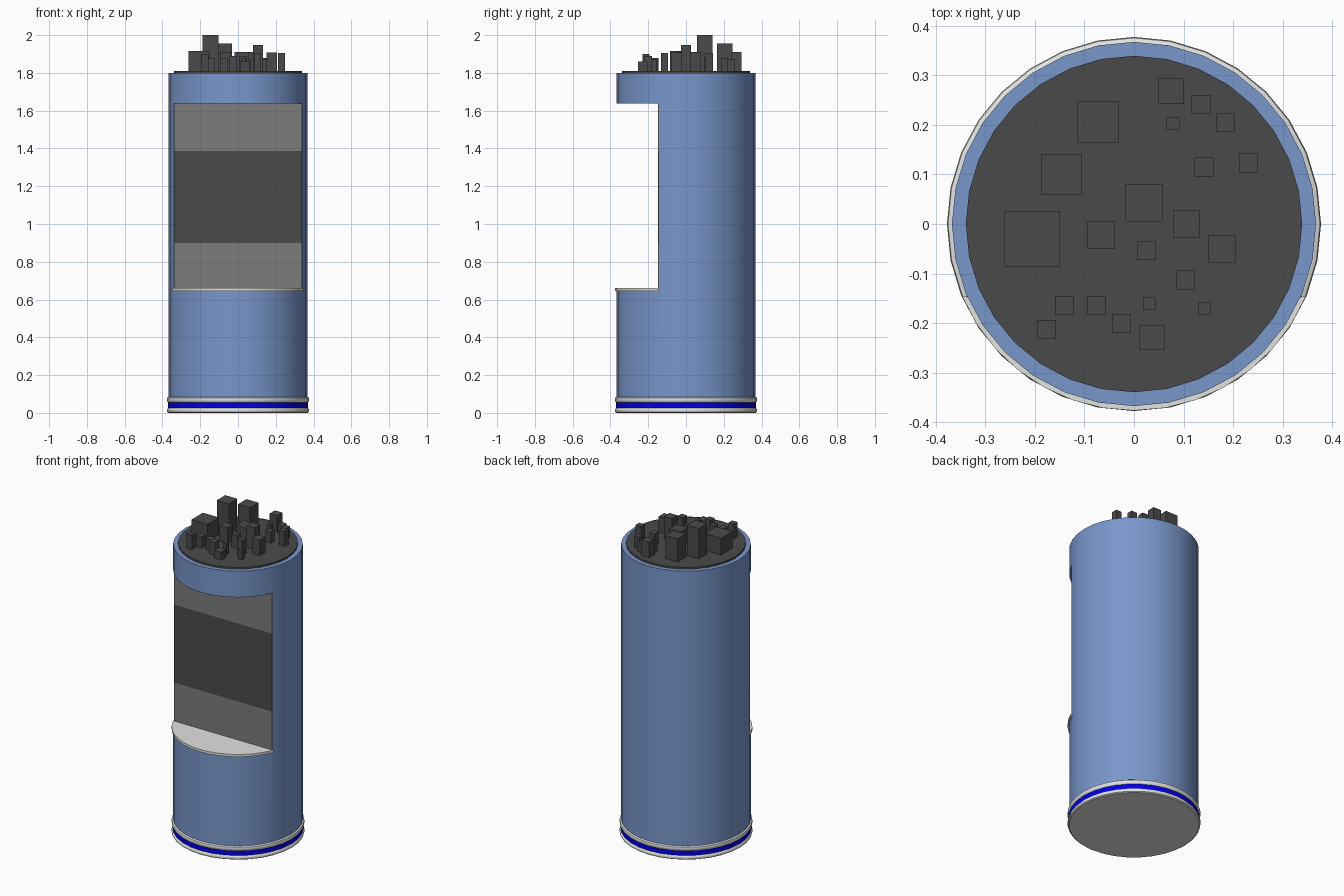
import bpy, bmesh, math

if "Cube" in bpy.data.objects:
    bpy.data.objects.remove(bpy.data.objects["Cube"])

SEG = 32
CUT_Y = -0.145          # plane of the recessed screen
R = 0.367               # body radius


def material(name, rgb):
    m = bpy.data.materials.new(name)
    m.diffuse_color = (*rgb, 1)
    m.use_nodes = True
    m.node_tree.nodes["Principled BSDF"].inputs["Base Color"].default_value = m.diffuse_color
    return m


BLUE = material("steel_blue", (0.19, 0.31, 0.60))
GLOW = material("bright_blue", (0.0, 0.0, 0.80))
PALE = material("pale_grey", (0.76, 0.76, 0.74))
GREY = material("mid_grey", (0.20, 0.20, 0.20))
DARK = material("dark_grey", (0.068, 0.068, 0.068))


def make(name, bm, *mats):
    bmesh.ops.recalc_face_normals(bm, faces=bm.faces[:])
    me = bpy.data.meshes.new(name)
    bm.to_mesh(me)
    bm.free()
    ob = bpy.data.objects.new(name, me)
    bpy.context.collection.objects.link(ob)
    for m in mats:
        me.materials.append(m)
    return ob


def smooth(ob):
    bpy.ops.object.select_all(action='DESELECT')
    ob.select_set(True)
    bpy.context.view_layer.objects.active = ob
    bpy.ops.object.shade_smooth_by_angle(angle=math.radians(35))


def lathe(name, profile, *mats, rule=None):
    """Revolve (radius, z) points and cap both ends."""
    bm = bmesh.new()
    rings = [[bm.verts.new((r * math.cos(2 * math.pi * i / SEG),
                            r * math.sin(2 * math.pi * i / SEG), z))
              for i in range(SEG)] for r, z in profile]
    for a, b in zip(rings, rings[1:]):
        for i in range(SEG):
            j = (i + 1) % SEG
            bm.faces.new((a[i], a[j], b[j], b[i]))
    bm.faces.new(rings[0][::-1])
    bm.faces.new(rings[-1])
    if rule:
        for f in bm.faces:
            f.material_index = rule(f.calc_center_median().z)
    return make(name, bm, *mats)


def add_box(bm, x0, x1, y0, y1, z0, z1):
    v = bmesh.ops.create_cube(bm, size=1)["verts"]
    for p in v:
        p.co = ((x0 + x1) / 2 + p.co.x * (x1 - x0),
                (y0 + y1) / 2 + p.co.y * (y1 - y0),
                (z0 + z1) / 2 + p.co.z * (z1 - z0))


def box(name, mat, *dims):
    bm = bmesh.new()
    add_box(bm, *dims)
    return make(name, bm, mat)


# Base: two rounded rings with a glowing band between them
smooth(lathe("base", [(0.368, 0.0), (0.375, 0.005), (0.377, 0.013), (0.375, 0.021),
                      (0.370, 0.026), (0.370, 0.055), (0.375, 0.060), (0.377, 0.070),
                      (0.375, 0.080), (0.366, 0.085)],
             PALE, GLOW, rule=lambda z: 1 if 0.03 < z < 0.05 else 0))

# Body: cylinder with the front cut away
body = lathe("body", [(R, 0.085), (R, 1.80)], BLUE)
cutter = box("body_cutter", BLUE, -0.6, 0.6, -0.6, CUT_Y, 0.648, 1.637)
cutter.hide_render = True
mod = body.modifiers.new("cut", 'BOOLEAN')
mod.operation, mod.object, mod.solver = 'DIFFERENCE', cutter, 'EXACT'
bpy.context.view_layer.objects.active = body
bpy.ops.object.modifier_apply(modifier="cut")
bpy.data.objects.remove(cutter)
smooth(body)

# Shelf at the bottom of the recess: a circle segment
bm = bmesh.new()
rs = 0.376
a0 = math.asin(CUT_Y / rs)
arc = [math.pi - a0 + (math.pi + 2 * a0) * i / 14 for i in range(15)]
f = bm.faces.new([bm.verts.new((rs * math.cos(a), rs * math.sin(a), 0.645)) for a in arc])
ext = bmesh.ops.extrude_face_region(bm, geom=[f])["geom"]
for v in ext:
    if isinstance(v, bmesh.types.BMVert):
        v.co.z = 0.66
smooth(make("shelf", bm, PALE))

# Screen: dark centre plate between two grey plates
for name, mat, z0, z1 in (("screen_lower", GREY, 0.658, 0.90),
                          ("screen_middle", DARK, 0.90, 1.387),
                          ("screen_upper", GREY, 1.387, 1.637)):
    box(name, mat, -0.338, 0.338, CUT_Y - 0.003, CUT_Y + 0.001, z0, z1)

# Top plate
smooth(lathe("top_plate", [(0.339, 1.795), (0.339, 1.811)], DARK))

# Towers on the top plate: x, y, width, top height
TOWERS = [
    (-0.072, 0.205, 0.083, 1.955), (-0.146, 0.10, 0.083, 2.0), (-0.205, -0.03, 0.112, 1.915),
    (0.02, 0.043, 0.075, 1.91), (-0.066, -0.022, 0.056, 1.91), (0.106, 0.0, 0.055, 1.947),
    (0.178, -0.05, 0.056, 1.907), (0.025, -0.054, 0.038, 1.89), (0.104, -0.113, 0.038, 1.905),
    (0.075, 0.268, 0.052, 1.91), (0.135, 0.241, 0.038, 1.87), (0.079, 0.202, 0.026, 1.87),
    (0.185, 0.204, 0.038, 1.88), (0.141, 0.115, 0.038, 1.88), (0.231, 0.123, 0.038, 1.905),
    (-0.14, -0.164, 0.038, 1.88), (-0.075, -0.164, 0.038, 1.88), (-0.176, -0.212, 0.038, 1.90),
    (-0.025, -0.20, 0.038, 1.89), (0.031, -0.161, 0.025, 1.88), (0.036, -0.229, 0.05, 1.86),
    (0.142, -0.17, 0.025, 1.87)]
bm = bmesh.new()
for x, y, w, top in TOWERS:
    h = w / 2
    add_box(bm, x - h, x + h, y - h, y + h, 1.805, top)
make("towers", bm, DARK)
